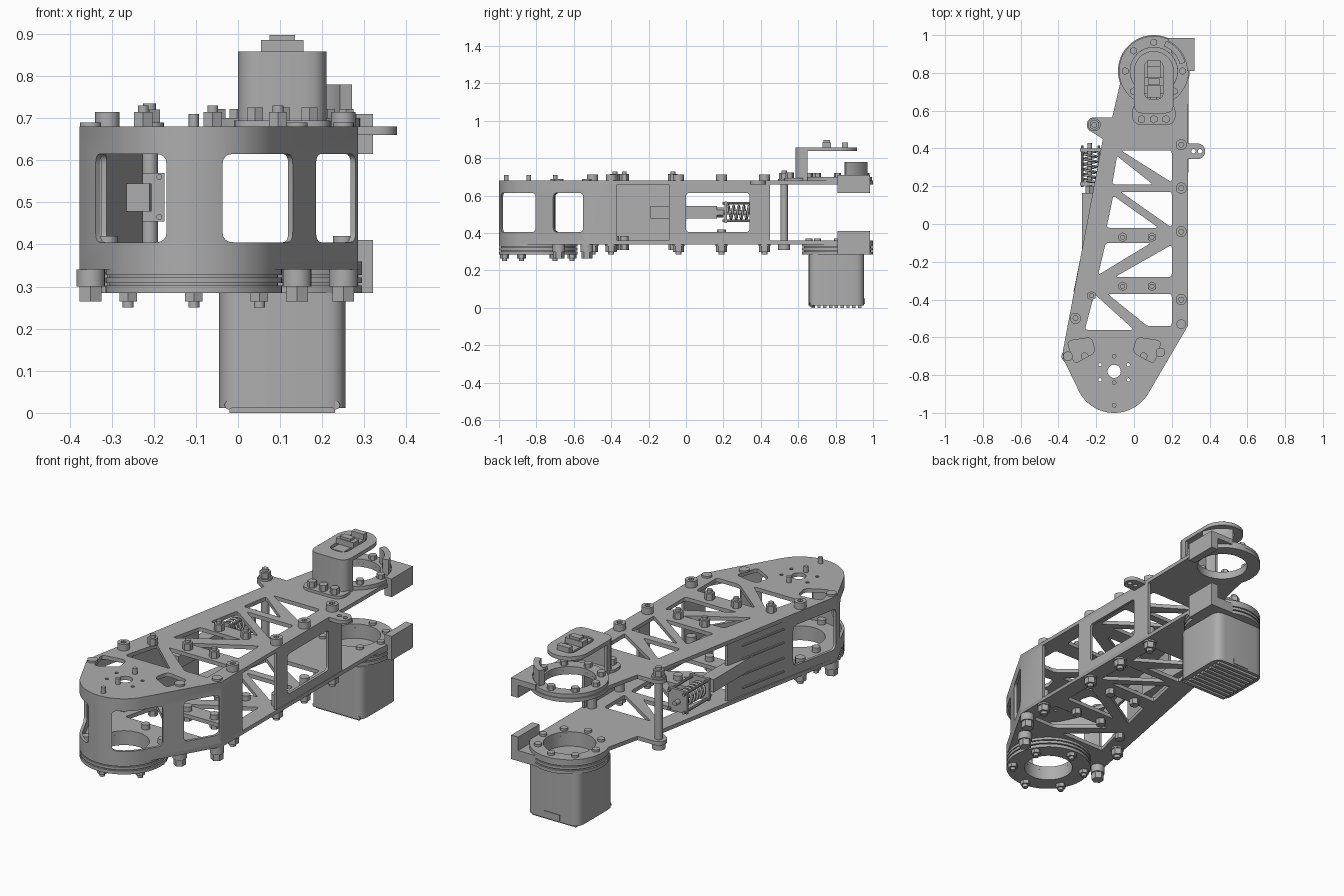
import bpy, bmesh, math
from mathutils import Vector, Matrix

cube = bpy.data.objects.get("Cube")
if cube:
    bpy.data.objects.remove(cube, do_unlink=True)

grey = bpy.data.materials.new("machined_grey")
grey.use_nodes = True
grey.diffuse_color = (0.42, 0.42, 0.42, 1)
grey.node_tree.nodes["Principled BSDF"].inputs["Base Color"].default_value = (0.42, 0.42, 0.42, 1)


def finish(ob, smooth=True):
    ob.data.materials.clear()
    ob.data.materials.append(grey)
    bpy.ops.object.select_all(action='DESELECT')
    ob.select_set(True)
    bpy.context.view_layer.objects.active = ob
    if smooth:
        bpy.ops.object.shade_smooth_by_angle(angle=math.radians(32))
    return ob


def arc(cx, cy, r, a0, a1, n=24):
    angles = [math.radians(a0 + (a1 - a0) * i / n) for i in range(n + 1)]
    return [(cx + r * math.cos(a), cy + r * math.sin(a)) for a in angles]


def circle(cx, cy, r, n=32):
    return arc(cx, cy, r, 0, 360, n)[:-1]


def rounded(pts, r):
    out = []
    for i, p in enumerate(pts):
        p, a, b = Vector(p), Vector(pts[i - 1]), Vector(pts[(i + 1) % len(pts)])
        s = p + (a - p).normalized() * r
        e = p + (b - p).normalized() * r
        for t in (0, 0.25, 0.5, 0.75, 1):
            out.append(tuple(s * (1 - t) ** 2 + p * 2 * t * (1 - t) + e * t * t))
    return out


def rect(x0, x1, y0, y1, r=0.02):
    return rounded([(x0, y0), (x1, y0), (x1, y1), (x0, y1)], r)


def plate(name, outline, holes, z0, z1):
    """Flat profile with holes, extruded from z0 to z1."""
    cu = bpy.data.curves.new(name, 'CURVE')
    cu.dimensions, cu.fill_mode, cu.extrude = '2D', 'BOTH', (z1 - z0) / 2
    for loop in [outline] + holes:
        sp = cu.splines.new('POLY')
        sp.points.add(len(loop) - 1)
        for pt, (x, y) in zip(sp.points, loop):
            pt.co = (x, y, 0, 1)
        sp.use_cyclic_u = True
    tmp = bpy.data.objects.new(name, cu)
    bpy.context.collection.objects.link(tmp)
    bpy.context.view_layer.update()
    me = bpy.data.meshes.new_from_object(tmp.evaluated_get(bpy.context.evaluated_depsgraph_get()))
    bpy.data.objects.remove(tmp)
    bm = bmesh.new()
    bm.from_mesh(me)
    bmesh.ops.remove_doubles(bm, verts=bm.verts, dist=0.00005)
    bmesh.ops.translate(bm, verts=bm.verts, vec=(0, 0, (z0 + z1) / 2))
    bmesh.ops.recalc_face_normals(bm, faces=bm.faces)
    bm.to_mesh(me)
    bm.free()
    ob = bpy.data.objects.new(name, me)
    bpy.context.collection.objects.link(ob)
    return finish(ob)


def cyl(name, x, y, z0, z1, r, sides=24):
    bpy.ops.mesh.primitive_cylinder_add(vertices=sides, radius=r, depth=z1 - z0,
                                        location=(x, y, (z0 + z1) / 2))
    ob = bpy.context.object
    ob.name = name
    return finish(ob)


def rod(name, x, z, y0, y1, r, sides=20):
    ob = cyl(name, x, (y0 + y1) / 2, z - (y1 - y0) / 2, z + (y1 - y0) / 2, r, sides)
    ob.rotation_euler.x = math.pi / 2
    return ob


def box(name, x0, x1, y0, y1, z0, z1):
    bpy.ops.mesh.primitive_cube_add(size=1, location=((x0 + x1) / 2, (y0 + y1) / 2, (z0 + z1) / 2))
    ob = bpy.context.object
    ob.name = name
    ob.scale = (x1 - x0, y1 - y0, z1 - z0)
    return finish(ob, False)


def upright(ob, a, b):
    """Stand a flat profile (u, height) up on the line from a towards b."""
    ang = math.atan2(b[1] - a[1], b[0] - a[0])
    m = Matrix.Translation((a[0], a[1], 0)) @ Matrix.Rotation(ang, 4, 'Z') @ Matrix.Rotation(math.pi / 2, 4, 'X')
    ob.data.transform(m)
    return ob


def cut_window(wall, a, b, z0=0.405, z1=0.615):
    w = math.dist(a, b)
    cutter = upright(plate("window_cutter", rect(0, w, z0, z1, 0.025), [], -0.06, 0.06), a, b)
    mod = wall.modifiers.new("window", 'BOOLEAN')
    mod.operation, mod.object, mod.solver = 'DIFFERENCE', cutter, 'EXACT'
    bpy.context.view_layer.objects.active = wall
    bpy.ops.object.modifier_apply(modifier=mod.name)
    bpy.data.objects.remove(cutter)


FX, FY = -0.105, -0.79   # front joint axis
BX, BY = 0.105, 0.81     # rear joint axis

# Main plates
nose = arc(FX, FY, 0.21, 210, 330)
right_ear = [(0.285, 0.343)] + arc(0.335, 0.385, 0.042, -90, 90, 12) + [(0.285, 0.427)]
rear = (arc(BX, BY, 0.19, -15, 200, 40) + [(-0.115, 0.565)]
        + arc(-0.21, 0.525, 0.04, 90, 250, 12) + [(-0.165, 0.45)])
left = [(-0.376, -0.67), (-0.376, -0.71)]
corner = [(0.285, -0.54)]
truss = [[(-0.07, 0.39), (0.2, 0.39), (0.2, 0.22)], [(-0.09, 0.36), (-0.115, 0.21), (0.1, 0.21)],
         [(-0.07, 0.17), (0.2, 0.17), (0.2, -0.02)], [(-0.11, 0.15), (-0.145, -0.02), (0.13, -0.02)],
         [(-0.15, -0.1), (0.09, -0.1), (-0.19, -0.27)], [(0.2, -0.11), (0.2, -0.28), (-0.1, -0.28)],
         [(-0.21, -0.37), (-0.26, -0.56), (0.0, -0.56)], [(-0.14, -0.37), (0.2, -0.37), (0.2, -0.54), (0.07, -0.54)]]
truss = [rounded(t, 0.015) for t in truss]
slots = [rounded([(FX + s * 0.1, -0.68), (FX + s * 0.21, -0.74), (FX + s * 0.25, -0.62), (FX + s * 0.12, -0.6)], 0.025)
         for s in (-1, 1)]
ear_holes = [circle(x, 0.385, 0.012, 12) for x in (0.315, 0.35)]
top_hub = [circle(FX, FY + 0.01, 0.035)] + [circle(FX + x, FY + y, 0.009, 10)
                                            for x in (-0.075, 0.075) for y in (-0.035, 0.045)]
rear_hole = circle(BX, BY, 0.125)
plate("top_plate", corner + right_ear + rear + left + nose, truss + slots + ear_holes + top_hub + [rear_hole], 0.66, 0.68)
plate("bottom_plate", corner + rear + left + nose, truss + [rear_hole, circle(FX, FY, 0.12)], 0.34, 0.36)

# Wrap-around front wall with windows
T = 0.014
outer = [(0.285, -0.37)] + corner + nose[::-1] + left[::-1] + [(-0.24, 0.0)]
inner = [(0.285 - T, -0.37), (0.285 - T, -0.54 + T / 4)] + arc(FX, FY, 0.21 - T, 330, 210)
inner += [(-0.376 + T, -0.705), (-0.376 + T, -0.67), (-0.24 + T, 0.0)]
wall = plate("front_wall", outer + inner[::-1], [], 0.36, 0.66)
cut_window(wall, (-0.34, -0.79), (-0.17, -0.99))
cut_window(wall, (-0.035, -0.99), (0.125, -0.8))
cut_window(wall, (0.185, -0.71), (0.28, -0.55))
cut_window(wall, (-0.37, -0.7), (-0.325, -0.42))
finish(wall)
for z in (0.4, 0.47, 0.55, 0.62):
    upright(plate("wall_rib", rect(0, 0.27, z - 0.004, z + 0.004, 0.002), [], -0.02, -0.004), (-0.3, -0.36), (-0.245, -0.09))

# Right side frame
upright(plate("side_frame", rect(-0.09, 0.45, 0.36, 0.66, 0.003), [rect(0, 0.34, 0.405, 0.615)], 0, 0.014),
        (0.271, 0), (0.271, 1))

# Edge bolts: socket heads above, bosses inside, hex nuts below
for x, y in [(0.25, 0.42), (0.25, 0.19), (0.25, -0.04), (0.25, -0.4), (-0.31, -0.5)]:
    plate("bolt_head", circle(x, y, 0.029), [circle(x, y, 0.014, 6)], 0.68, 0.714)
    cyl("bolt_boss", x, y, 0.36, 0.42, 0.024)
    cyl("bolt_washer", x, y, 0.332, 0.34, 0.033)
    cyl("bolt_nut", x, y, 0.3, 0.332, 0.03, 6)
    cyl("bolt_tip", x, y, 0.285, 0.3, 0.016)
for x, y in [(-0.06, -0.07), (0.095, -0.07), (-0.06, -0.33), (0.095, -0.33), (-0.225, -0.38)]:
    cyl("plate_nut", x, y, 0.68, 0.715, 0.025, 6)
    cyl("plate_bolt_tip", x, y, 0.715, 0.73, 0.013)
    cyl("lower_plate_bolt", x, y, 0.31, 0.34, 0.024, 6)
    cyl("inner_bolt_head", x, y, 0.36, 0.385, 0.022)
for x, y in [(-0.35, -0.7), (0.14, -0.68), (0.25, -0.53)]:
    cyl("corner_spacer", x, y, 0.3, 0.34, 0.034)
    cyl("corner_nut", x, y, 0.265, 0.3, 0.03, 6)
    cyl("corner_screw", x, y, 0.68, 0.69, 0.025)
for x, y in [(FX, -0.7), (FX, -0.84), (FX, -0.96)]:
    cyl("hub_pin", x, y, 0.67, 0.71, 0.012, 12)

# Front bearing ring
for z0, z1, r in [(0.285, 0.302, 0.21), (0.302, 0.308, 0.2), (0.308, 0.322, 0.21), (0.322, 0.327, 0.2), (0.327, 0.34, 0.21)]:
    plate("front_bearing", circle(FX, FY, r, 48), [circle(FX, FY, 0.12, 48)], z0, z1)
    plate("rear_bearing", circle(BX, BY, r - 0.02, 48), [circle(BX, BY, 0.125, 48)], z0, z1)
for x, y in circle(FX, FY, 0.18, 12)[1::2]:
    cyl("ring_nut", x, y, 0.265, 0.285, 0.024, 6)
    cyl("ring_bolt_tip", x, y, 0.25, 0.265, 0.013)
    cyl("ring_bolt_head", x, y, 0.36, 0.385, 0.02)

# Motor under the rear joint, with cooling fins
plate("motor_body", rect(-0.045, 0.255, 0.655, 0.953, 0.05), [], 0.012, 0.285)
for i in range(9):
    y = 0.68 + i * 0.031
    box("motor_fin", -0.02, 0.23, y - 0.009, y + 0.009, 0, 0.013)
for x in (-0.022, 0.232):
    rod("motor_screw", x, 0.018, 0.66, 0.69, 0.01, 12)
box("motor_socket", 0.06, 0.15, 0.945, 0.957, 0.02, 0.05)

# Rear upper ring with bolts
plate("rear_top_ring", circle(BX, BY, 0.185, 48), [circle(BX, BY, 0.125, 48)], 0.68, 0.7)
for x, y in circle(BX, BY, 0.152, 8):
    cyl("rear_ring_bolt", x, y, 0.7, 0.722, 0.02, 6)
    cyl("rear_lower_bolt", x, y, 0.36, 0.372, 0.018)
plate("ring_clip", arc(BX, BY, 0.172, 15, 68) + arc(BX, BY, 0.142, 68, 15), [], 0.68, 0.78)

# Rear corner brackets
for z0, z1, a0, a1 in [(0.615, 0.71, 0.68, 0.71), (0.285, 0.41, 0.285, 0.34)]:
    box("bracket_block", 0.28, 0.32, 0.81, 0.985, z0, z1)
    plate("bracket_arm", [(0.18, 0.985), (0.28, 0.985), (0.28, 0.83)] + arc(BX, BY, 0.176, 8, 64, 10), [], a0, a1)

# Sensor cap over the rear joint
cap = arc(BX, 0.81, 0.105, 0, 180) + rounded([(0.0, 0.8), (0.0, 0.585), (0.21, 0.585), (0.21, 0.8)], 0.05)[5:15]
plate("cap_top", cap, [rect(0.055, 0.155, 0.66, 0.865, 0.04)], 0.838, 0.858)
curve_out = [(0.0, 0.65)] + rounded([(0.0, 0.65), (0.0, 0.585), (0.21, 0.585), (0.21, 0.65)], 0.05)[5:15] + [(0.21, 0.65)]
curve_in = [(0.195, 0.65), (0.195, 0.635), (0.175, 0.602), (0.035, 0.602), (0.015, 0.635), (0.015, 0.65)]
plate("cap_wall", curve_out + curve_in, [], 0.68, 0.84)
plate("cap_foot", rect(-0.01, 0.22, 0.525, 0.64, 0.05), [], 0.68, 0.694)
for x in (0.04, 0.105, 0.17):
    cyl("cap_foot_bolt", x, 0.555, 0.694, 0.725, 0.022, 6)
box("sensor_board", 0.07, 0.14, 0.67, 0.85, 0.846, 0.856)
box("sensor_bridge", 0.055, 0.155, 0.73, 0.775, 0.856, 0.885)
box("sensor_chip", 0.075, 0.135, 0.735, 0.77, 0.885, 0.897)
box("sensor_plug", 0.07, 0.14, 0.835, 0.865, 0.856, 0.885)

# Left ear standoff
cyl("ear_post", -0.21, 0.525, 0.34, 0.68, 0.02)
for z0, z1, r, n in [(0.68, 0.69, 0.034, 24), (0.69, 0.72, 0.028, 6), (0.72, 0.735, 0.015, 12), (0.31, 0.34, 0.032, 24)]:
    cyl("ear_nut", -0.21, 0.525, z0, z1, r, n)

# Spring tensioner on the left side
SX, SZ = -0.235, 0.51
plate("tension_arm", [(-0.275, -0.19), (-0.21, -0.19), (-0.205, 0.165), (-0.275, 0.165)], [], 0.478, 0.545)
rod("tension_rod", SX, SZ, 0.16, 0.43, 0.012)
rod("tension_collar", SX, SZ, 0.16, 0.2, 0.026, 6)
for y in (0.205, 0.385):
    box("spring_end_plate", -0.285, -0.175, y, y + 0.014, 0.455, 0.57)
for x in (-0.275, -0.187):
    for z in (0.465, 0.56):
        rod("spring_guide", x, z, 0.195, 0.415, 0.007, 10)
cu = bpy.data.curves.new("spring", 'CURVE')
cu.dimensions, cu.bevel_depth, cu.bevel_resolution = '3D', 0.006, 2
sp = cu.splines.new('POLY')
sp.points.add(120)
for i, pt in enumerate(sp.points):
    a = i * math.tau / 20
    pt.co = (SX + 0.036 * math.cos(a), 0.22 + 0.165 * i / 120, SZ + 0.036 * math.sin(a), 1)
spring = bpy.data.objects.new("spring", cu)
cu.materials.append(grey)
bpy.context.collection.objects.link(spring)
